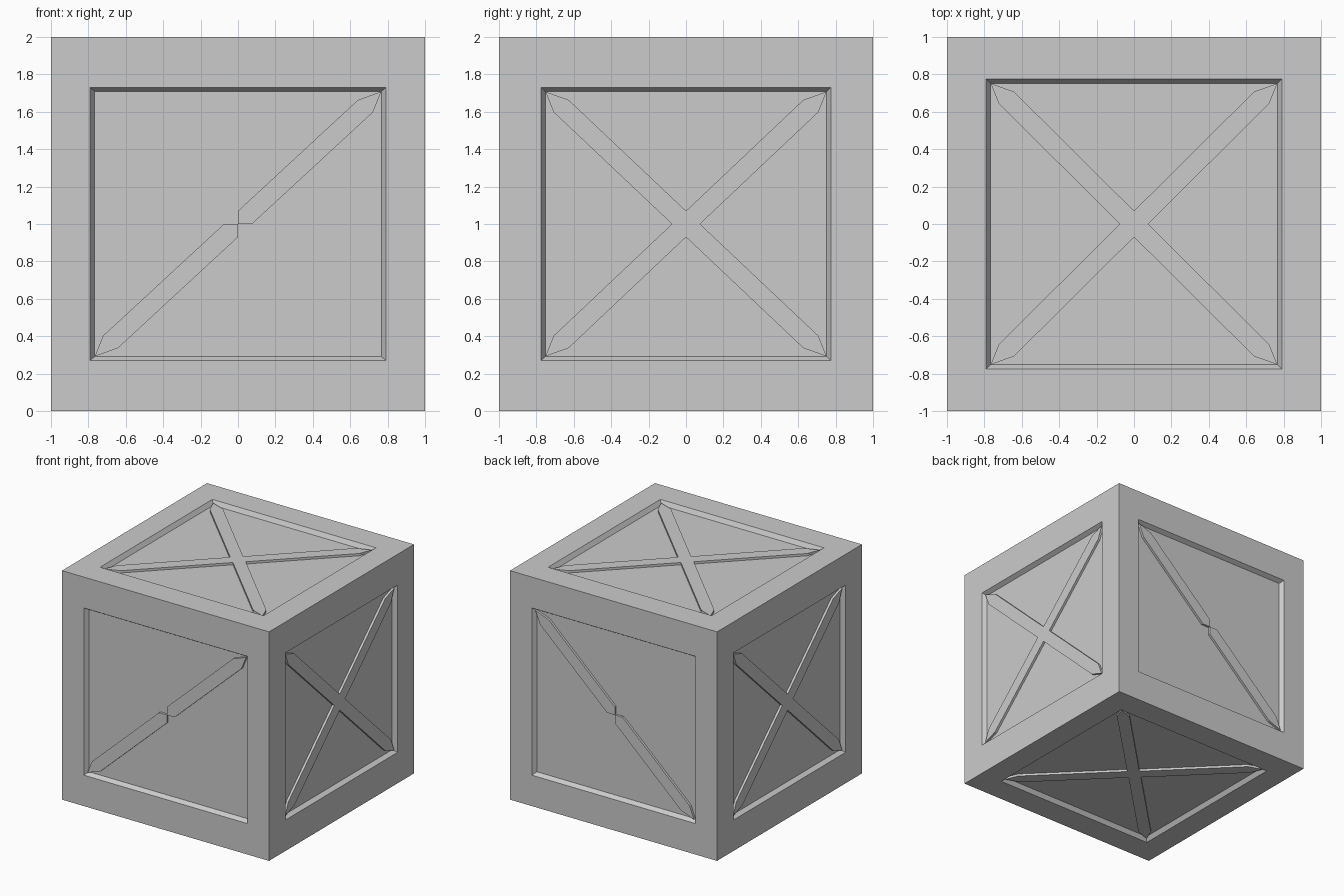
import bpy, bmesh
from mathutils import Vector

if "Cube" in bpy.data.objects:
    bpy.data.objects.remove(bpy.data.objects["Cube"])

OPEN = (0.79, 0.775, 0.73)     # half size of panel openings along x, y, z
FLOOR = (0.766, 0.752, 0.708)  # half size of recessed panel floors
DEPTH, RAISE = 0.037, 0.02     # recess depth, brace height above the panel
UP = Vector((0, 0, 1))


def finish(bm, name):
    bmesh.ops.recalc_face_normals(bm, faces=bm.faces[:])
    mesh = bpy.data.meshes.new(name)
    bm.to_mesh(mesh)
    bm.free()
    ob = bpy.data.objects.new(name, mesh)
    bpy.context.collection.objects.link(ob)


# Crate body: cube with a sloped-wall recess in every face
bm = bmesh.new()
bmesh.ops.create_cube(bm, size=2)
for face in bm.faces[:]:
    n = face.normal.copy()
    axis = max(range(3), key=lambda i: abs(n[i]))
    for half, level in ((OPEN, 1), (FLOOR, 1 - DEPTH)):
        bmesh.ops.inset_individual(bm, faces=[face], thickness=0.01)
        for v in face.verts:
            for i in range(3):
                size = level if i == axis else half[i]
                v.co[i] = size if v.co[i] > 0 else -size
bmesh.ops.translate(bm, verts=bm.verts[:], vec=UP)
finish(bm, "crate_body")


# Cross braces: each arm is a pointed bar from the panel centre to a corner
def brace(name, axis, side, arms):
    u, v = [i for i in range(3) if i != axis]
    a, b = FLOOR[u], FLOOR[v]
    profile = [(0, 0), (0.075, 0), (a - 0.044, b - 0.11), (a, b),
               (a - 0.125, b - 0.045), (0, 0.07)]
    bm = bmesh.new()
    for su, sv in arms:
        verts = []
        for p, q in profile:
            co = UP.copy()
            co[u] += su * p
            co[v] += sv * q
            co[axis] += side * (1 - DEPTH)
            verts.append(bm.verts.new(co))
        face = bm.faces.new(verts)
        top = bmesh.ops.extrude_face_region(bm, geom=[face], use_keep_orig=True)["geom"]
        shift = Vector((0, 0, 0))
        shift[axis] = side * RAISE
        bmesh.ops.translate(bm, vec=shift,
                            verts=[g for g in top if isinstance(g, bmesh.types.BMVert)])
    # Merge neighbouring arms into one cross and drop the inner walls
    bmesh.ops.remove_doubles(bm, verts=bm.verts[:], dist=0.0005)
    inner = [f for f in bm.faces if len(f.verts) == 4 and
             sum(abs(w.co[u] - UP[u]) + abs(w.co[v] - UP[v]) < 1e-4 for w in f.verts) == 2]
    if len(arms) == 4:
        bmesh.ops.delete(bm, geom=inner, context='FACES_ONLY')
        flat = [e for e in bm.edges if len(e.link_faces) == 2 and
                e.calc_face_angle(1) < 0.01]
        bmesh.ops.dissolve_edges(bm, edges=flat, use_verts=False)
    finish(bm, name)


FULL = [(1, 1), (-1, 1), (-1, -1), (1, -1)]
DIAGONAL = [(1, 1), (-1, -1)]   # front and back carry a single diagonal
for axis, names, arms in ((0, ("left", "right"), FULL),
                          (1, ("front", "back"), DIAGONAL),
                          (2, ("bottom", "top"), FULL)):
    for side, label in zip((-1, 1), names):
        brace(label + "_brace", axis, side, arms)
